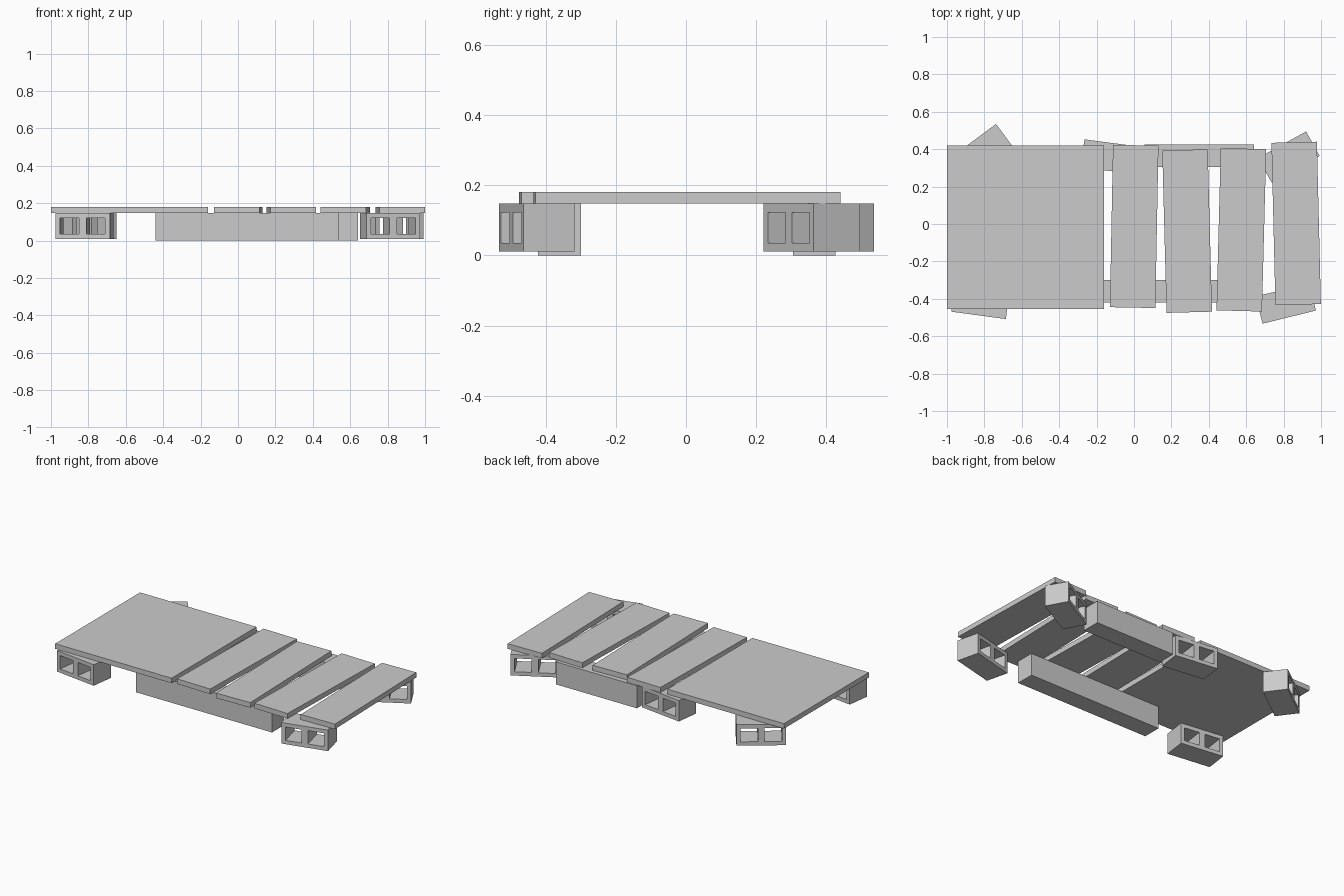
import bpy, bmesh
from math import radians
from mathutils import Matrix, Vector

if "Cube" in bpy.data.objects:
    bpy.data.objects.remove(bpy.data.objects["Cube"], do_unlink=True)

gray = bpy.data.materials.new("plain_gray")
gray.use_nodes = True
gray.diffuse_color = (0.6, 0.6, 0.6, 1)
bsdf = next(n for n in gray.node_tree.nodes if n.type == "BSDF_PRINCIPLED")
bsdf.inputs["Base Color"].default_value = gray.diffuse_color

DECK_BOTTOM, DECK_TOP = 0.147, 0.18
BLOCK_LENGTH, BLOCK_DEPTH = 0.294, 0.15


def add_object(name, bm, location, angle=0):
    bmesh.ops.recalc_face_normals(bm, faces=bm.faces)
    mesh = bpy.data.meshes.new(name)
    bm.to_mesh(mesh)
    bm.free()
    mesh.materials.append(gray)
    obj = bpy.data.objects.new(name, mesh)
    obj.location = location
    obj.rotation_euler.z = radians(angle)
    bpy.context.collection.objects.link(obj)
    return obj


def add_box(name, x, y, width, depth, bottom, top, angle=0):
    bm = bmesh.new()
    bmesh.ops.create_cube(bm, size=1, matrix=Matrix.Diagonal((width, depth, top - bottom, 1)))
    return add_object(name, bm, (x, y, (bottom + top) / 2), angle)


def add_hollow_block(name, x, y, angle):
    """Block with two square holes running through its depth."""
    half = BLOCK_LENGTH / 2
    xs = [-half, -0.122, -0.02, 0.02, 0.122, half]
    zs = [0.01, 0.035, 0.122, DECK_BOTTOM]
    bm = bmesh.new()
    grid = [[bm.verts.new((px, -BLOCK_DEPTH / 2, pz)) for pz in zs] for px in xs]
    for i in range(len(xs) - 1):
        for j in range(len(zs) - 1):
            if j == 1 and i in (1, 3):
                continue
            bm.faces.new((grid[i][j], grid[i + 1][j], grid[i + 1][j + 1], grid[i][j + 1]))
    # Extrude the pierced face, keeping the front as a closed skin
    front = bm.faces[:]
    result = bmesh.ops.extrude_face_region(bm, geom=front, use_keep_orig=True)
    moved = [v for v in result["geom"] if isinstance(v, bmesh.types.BMVert)]
    bmesh.ops.translate(bm, verts=moved, vec=Vector((0, BLOCK_DEPTH, 0)))
    return add_object(name, bm, (x, y, 0), angle)


# Wide deck panel and four loose planks
add_box("wide_panel", -0.58, -0.018, 0.84, 0.875, DECK_BOTTOM, DECK_TOP)
planks = [(0.001, -0.013, -1.1), (0.284, -0.038, 1.5), (0.574, -0.031, -1.5), (0.867, 0.003, 1.4)]
for n, (x, y, angle) in enumerate(planks, 1):
    add_box(f"plank_{n}", x, y, 0.243, 0.868, DECK_BOTTOM, DECK_TOP, angle)

# Long support beams
add_box("front_beam", 0.05, -0.36, 0.98, 0.122, 0, DECK_BOTTOM)
add_box("back_beam", 0.348, 0.365, 0.585, 0.122, 0, DECK_BOTTOM)

# Hollow support blocks
add_hollow_block("front_right_block", -0.821, -0.414, -7.7)
add_hollow_block("front_left_block", 0.812, -0.425, 13.8)
add_hollow_block("back_right_block", -0.811, 0.387, 36.6)
add_hollow_block("back_middle_block", -0.129, 0.359, -7.5)
add_hollow_block("back_left_block", 0.828, 0.358, 29)
